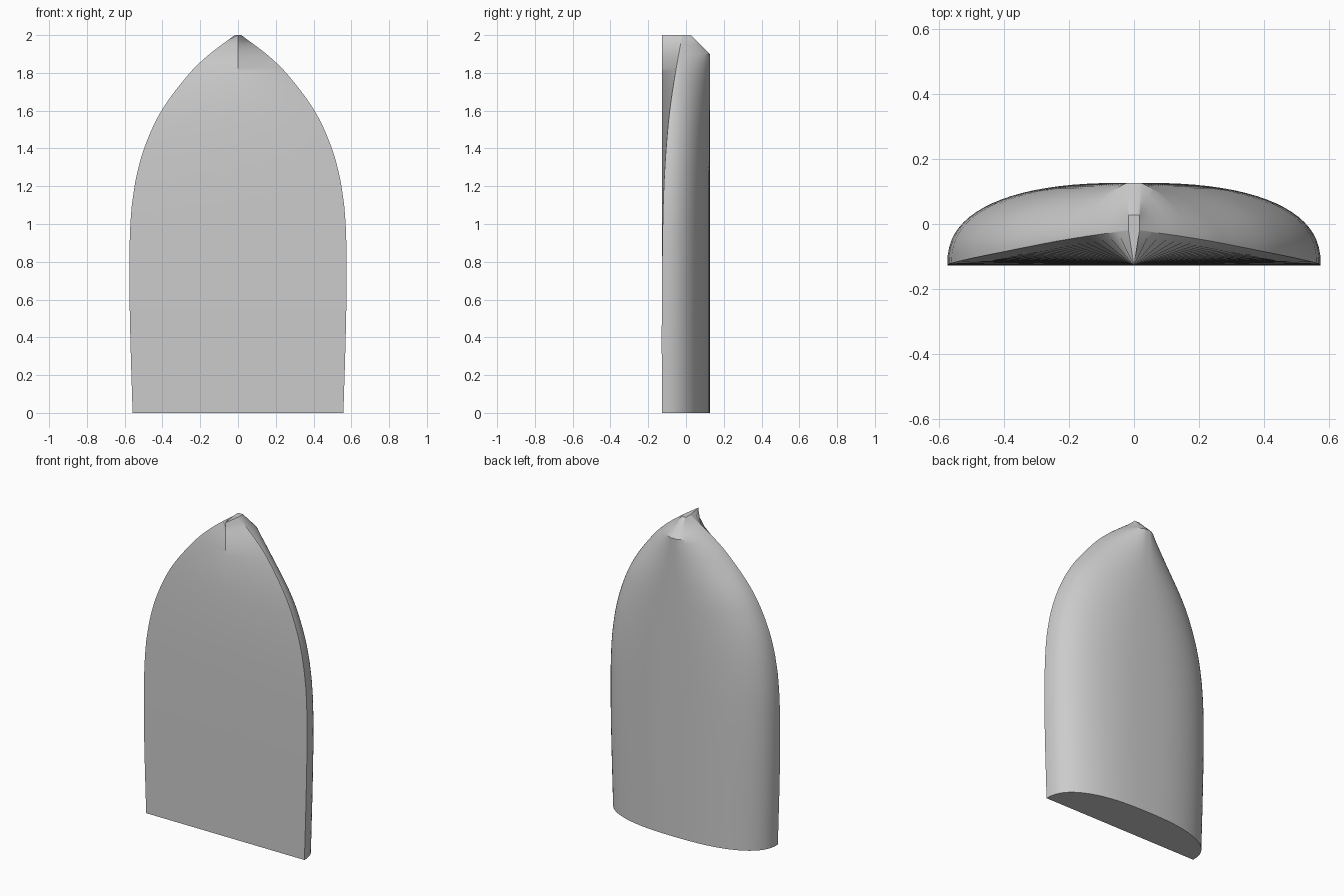
import bpy, bmesh, math

cube = bpy.data.objects.get("Cube")
if cube:
    bpy.data.objects.remove(cube, do_unlink=True)

grey = bpy.data.materials.new("hull_grey")
grey.use_nodes = True
colour = (0.6, 0.6, 0.6, 1)
grey.diffuse_color = colour
grey.node_tree.nodes["Principled BSDF"].inputs["Base Color"].default_value = colour


def smooth_curve(points, z):
    """Cubic curve through (z, value) points."""
    def slope(i):
        a, b = points[max(i - 1, 0)], points[min(i + 1, len(points) - 1)]
        return (b[1] - a[1]) / (b[0] - a[0])
    i = 0
    while i < len(points) - 2 and z > points[i + 1][0]:
        i += 1
    (z0, v0), (z1, v1) = points[i], points[i + 1]
    h = z1 - z0
    t = (z - z0) / h
    return (v0 * (1 + 2 * t) * (1 - t) ** 2 + slope(i) * h * t * (1 - t) ** 2
            + v1 * t * t * (3 - 2 * t) - slope(i + 1) * h * t * t * (1 - t))


# Lines of the hull along its length
BEAM = [(0, 0.558), (0.4, 0.57), (0.7, 0.575), (1, 0.57), (1.2, 0.548),
        (1.4, 0.497), (1.6, 0.405), (1.8, 0.255), (1.9, 0.15), (2, 0.017)]
SHEER = [(0, -0.128), (0.6, -0.128), (1, -0.123), (1.2, -0.117), (1.4, -0.105),
         (1.6, -0.086), (1.8, -0.056), (2, -0.02)]
FULLNESS = [(0, 2.4), (1, 2.4), (1.5, 2.1), (1.8, 1.6), (2, 1.3)]
DECK_RIDGE, KEEL, STEM = -0.128, 0.127, 0.017
SIDE_STEPS = 20


def half_section(z):
    """Points from the sheer edge round the bilge to the keel."""
    w, edge = smooth_curve(BEAM, z), smooth_curve(SHEER, z)
    power = 2 / smooth_curve(FULLNESS, z)
    keel = KEEL - max(z - 1.9, 0)
    points = []
    for i in range(SIDE_STEPS + 1):
        a = math.pi / 2 * i / SIDE_STEPS
        c, s = max(math.cos(a), 0), math.sin(a)
        points.append((STEM + (w - STEM) * c ** power, edge + (keel - edge) * s ** power))
    return points


# Loft the closed sections from transom to bow
bm = bmesh.new()
stations = [i * 0.1 for i in range(13)] + [1.2 + i * 0.025 for i in range(1, 33)]
rings = []
for z in stations:
    half = half_section(z)
    section = [(0, DECK_RIDGE)] + half + [(-x, y) for x, y in reversed(half)]
    rings.append([bm.verts.new((x, y, z)) for x, y in section])
for low, high in zip(rings, rings[1:]):
    for i in range(len(low)):
        j = (i + 1) % len(low)
        bm.faces.new((low[i], low[j], high[j], high[i]))
bm.faces.new(rings[0])
bm.faces.new(rings[-1])
bmesh.ops.remove_doubles(bm, verts=bm.verts, dist=0.0001)
bmesh.ops.recalc_face_normals(bm, faces=bm.faces)

mesh = bpy.data.meshes.new("boat_hull")
bm.to_mesh(mesh)
bm.free()
mesh.materials.append(grey)
hull = bpy.data.objects.new("boat_hull", mesh)
bpy.context.collection.objects.link(hull)
bpy.context.view_layer.objects.active = hull
hull.select_set(True)
bpy.ops.object.shade_smooth_by_angle(angle=math.radians(30))
